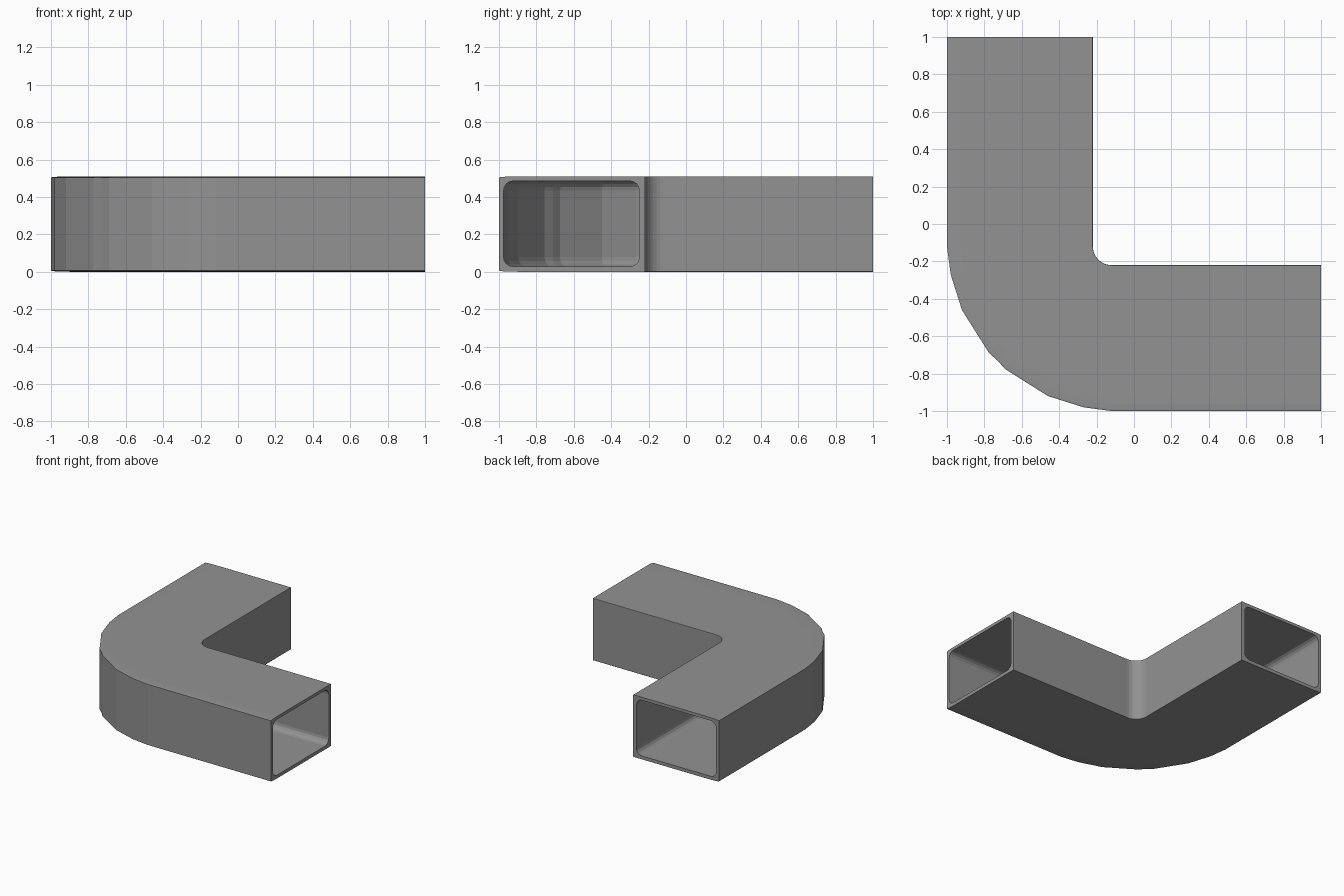
import bpy, bmesh, math
from mathutils import Vector

if "Cube" in bpy.data.objects:
    bpy.data.objects.remove(bpy.data.objects["Cube"])

WIDTH, HEIGHT = 0.78, 0.51

metal = bpy.data.materials.new("grey metal")
metal.diffuse_color = (0.29, 0.29, 0.29, 1)
metal.use_nodes = True
metal.node_tree.nodes["Principled BSDF"].inputs["Base Color"].default_value = metal.diffuse_color


def rounded_section(u0, u1, z0, z1, inner_r, outer_r, steps=4):
    """Rectangle section with elliptical corners, u runs from inside to outside of the bend."""
    corners = [(u1, z1, outer_r, 0), (u0, z1, inner_r, 90),
               (u0, z0, inner_r, 180), (u1, z0, outer_r, 270)]
    pts = []
    for u, z, (ru, rz), start in corners:
        cu = u - ru if u == u1 else u + ru
        cz = z - rz if z == z1 else z + rz
        for i in range(steps + 1):
            a = math.radians(start + 90 * i / steps)
            pts.append((cu + ru * math.cos(a), cz + rz * math.sin(a)))
    return pts


# Plan stations: outer wall of one arm up to the diagonal, then mirrored
outer_half = [(1, -1), (-0.12, -1), (-0.27, -0.98), (-0.46, -0.92), (-0.69, -0.775)]
outer_path = outer_half + [(-0.73, -0.73)] + [(y, x) for x, y in reversed(outer_half)]

# Inner wall: straight arms joined by a small fillet
inner_path = [(1, -0.22)]
n = len(outer_path) - 3
for i in range(n + 1):
    a = math.radians(270 - 90 * i / n)
    inner_path.append((-0.12 + 0.1 * math.cos(a), -0.12 + 0.1 * math.sin(a)))
inner_path.append((-0.22, 1))

# Outer skin and hollow bore sections
skin = rounded_section(0, WIDTH, 0, HEIGHT, (0.003, 0.003), (0.12, 0.006))
bore = rounded_section(0.03, WIDTH - 0.025, 0.028, HEIGHT - 0.025, (0.05, 0.05), (0.05, 0.05))

bm = bmesh.new()


def sweep(section):
    rings = []
    for o, i in zip(outer_path, inner_path):
        o, i = Vector(o), Vector(i)
        d = (o - i).normalized()
        length = (o - i).length
        ring = []
        for u, z in section:
            # keep wall thickness constant, measured from the nearer wall
            p = i + d * u if u < WIDTH / 2 else o - d * (WIDTH - u)
            ring.append(bm.verts.new((p.x, p.y, z)))
        rings.append(ring)
    for a, b in zip(rings, rings[1:]):
        for k in range(len(a)):
            m = (k + 1) % len(a)
            bm.faces.new((a[k], a[m], b[m], b[k]))
    return rings


skin_rings, bore_rings = sweep(skin), sweep(bore)

# Open end rims join skin and bore
for end in (0, -1):
    a, b = skin_rings[end], bore_rings[end]
    for k in range(len(a)):
        m = (k + 1) % len(a)
        bm.faces.new((a[k], a[m], b[m], b[k]))

bmesh.ops.recalc_face_normals(bm, faces=bm.faces)
mesh = bpy.data.meshes.new("duct_elbow")
bm.to_mesh(mesh)
bm.free()
mesh.materials.append(metal)
duct = bpy.data.objects.new("duct_elbow", mesh)
bpy.context.collection.objects.link(duct)
